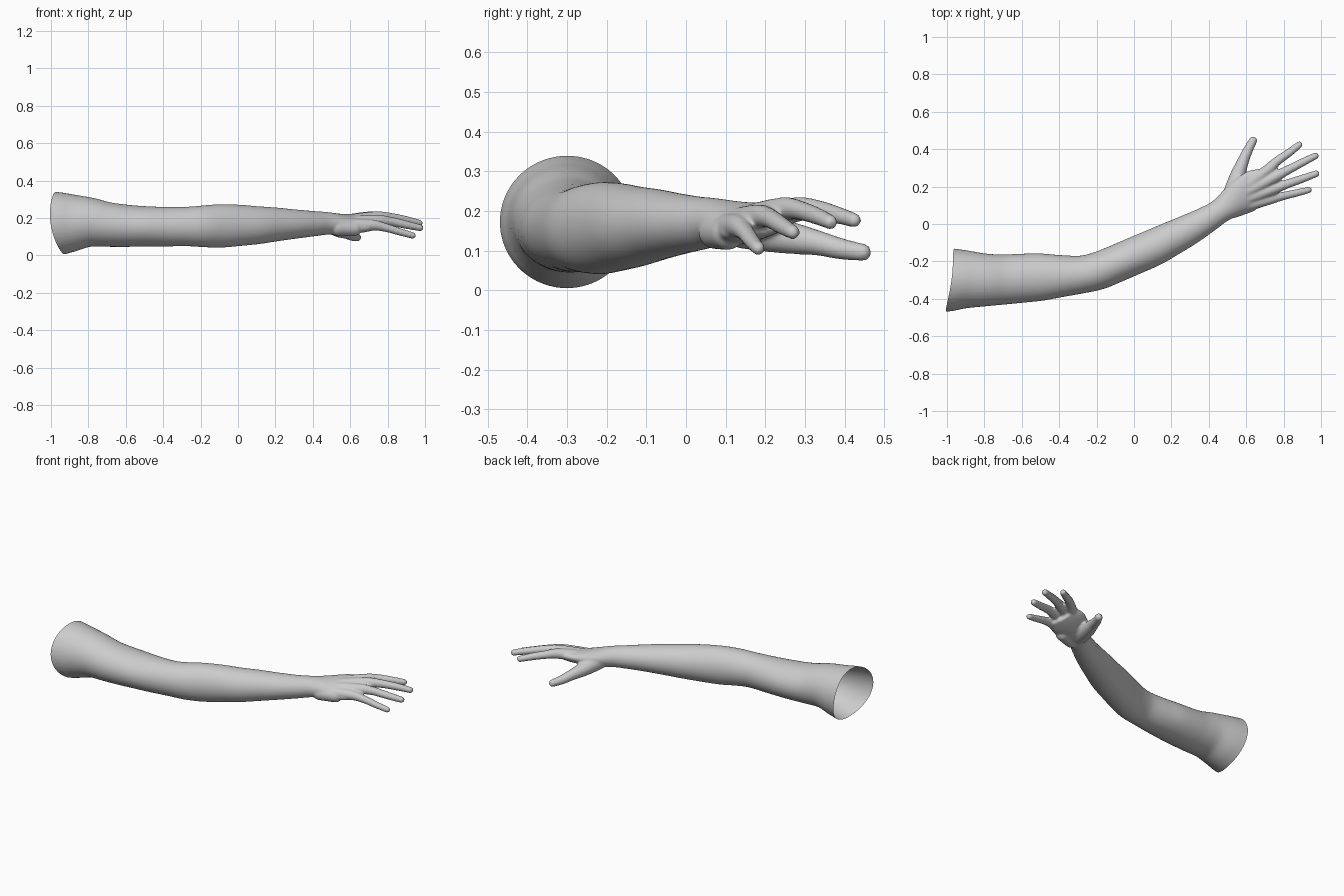
import bpy, bmesh, math
from mathutils import Vector

if "Cube" in bpy.data.objects:
    bpy.data.objects.remove(bpy.data.objects["Cube"])

skin = bpy.data.materials.new("plain grey")
skin.diffuse_color = (0.6, 0.6, 0.6, 1)
skin.use_nodes = True
skin.node_tree.nodes["Principled BSDF"].inputs["Base Color"].default_value = skin.diffuse_color

bm = bmesh.new()


def spline(pts, steps):
    """Catmull-Rom interpolation through tuples of any length."""
    out = []
    for i in range(len(pts) - 1):
        quad = [pts[max(i - 1, 0)], pts[i], pts[i + 1], pts[min(i + 2, len(pts) - 1)]]
        for s in range(steps):
            t = s / steps
            out.append([0.5 * (2 * b + (c - a) * t + (2 * a - 5 * b + 4 * c - d) * t * t
                               + (3 * b - a - 3 * c + d) * t ** 3) for a, b, c, d in zip(*quad)])
    return out + [list(pts[-1])]


def loft(pts, steps=4, sides=40):
    """Closed tube; each point is x, y, z, half width, half height, roll in degrees."""
    path = spline(pts, steps)
    rings = []
    for i, (x, y, z, w, h, roll) in enumerate(path):
        a, b = path[max(i - 1, 0)], path[min(i + 1, len(path) - 1)]
        tangent = (Vector(b[:3]) - Vector(a[:3])).normalized()
        side = Vector((-tangent.y, tangent.x, 0)).normalized()
        up = tangent.cross(side)
        r = math.radians(roll)
        u, v = side * math.cos(r) + up * math.sin(r), up * math.cos(r) - side * math.sin(r)
        ring = []
        for k in range(sides):
            q = math.tau * k / sides
            ring.append(bm.verts.new(Vector((x, y, z)) + u * w * math.cos(q) + v * h * math.sin(q)))
        rings.append(ring)
    for r0, r1 in zip(rings, rings[1:]):
        for k in range(sides):
            j = (k + 1) % sides
            bm.faces.new((r0[k], r0[j], r1[j], r1[k]))
    bm.faces.new(rings[0][::-1])
    bm.faces.new(rings[-1])


def digit(pts):
    """Round tapered tube with a ball at each end."""
    loft([(x, y, z, r, r, 0) for x, y, z, r in pts], 4, 20)
    for x, y, z, r in (pts[0], pts[-1]):
        ball = bmesh.ops.create_uvsphere(bm, u_segments=20, v_segments=12, radius=r)
        bmesh.ops.translate(bm, verts=ball["verts"], vec=(x, y, z))


# Upper arm, forearm and wrist
loft([(-1.10, -.297, .170, .186, .180, 0), (-.97, -.297, .170, .170, .168, 0),
      (-.90, -.296, .173, .157, .156, 0), (-.80, -.299, .177, .142, .134, 0),
      (-.70, -.297, .165, .134, .120, 0), (-.60, -.290, .158, .131, .113, 0),
      (-.50, -.284, .155, .127, .108, 0), (-.40, -.279, .153, .114, .106, 0),
      (-.28, -.270, .154, .101, .105, 0), (-.19, -.250, .155, .101, .111, 0),
      (-.10, -.214, .157, .100, .116, 0), (0, -.171, .160, .100, .111, 0),
      (.10, -.128, .161, .099, .102, 0), (.20, -.078, .165, .092, .091, 0),
      (.30, -.027, .167, .083, .079, 0), (.40, .030, .169, .071, .068, 0),
      (.47, .076, .171, .067, .061, 4), (.56, .140, .168, .090, .052, 12),
      (.65, .188, .172, .107, .041, 16), (.72, .215, .178, .088, .031, 16)])

# Fingers, each running from inside the palm over the knuckle to the tip
digit([(.56, .175, .180, .036), (.705, .280, .204, .031), (.76, .332, .203, .025),
       (.83, .382, .190, .022), (.884, .424, .177, .0185)])
digit([(.57, .155, .180, .036), (.735, .242, .204, .031), (.81, .282, .203, .025),
       (.90, .329, .188, .022), (.970, .364, .172, .0185)])
digit([(.57, .125, .172, .036), (.730, .182, .186, .031), (.81, .211, .182, .025),
       (.90, .242, .163, .022), (.974, .269, .147, .0185)])
digit([(.55, .090, .155, .038), (.710, .129, .162, .030), (.79, .148, .148, .023),
       (.87, .166, .124, .020), (.934, .182, .106, .0175)])

# Thumb with the ball of the thumb, and the heel of the palm
digit([(.52, .145, .155, .050), (.550, .245, .136, .043), (.581, .330, .120, .032),
       (.607, .390, .105, .027), (.637, .446, .096, .022)])
digit([(.53, .075, .148, .044), (.62, .105, .144, .042)])

# Fuse everything into one smooth skin
raw = bpy.data.meshes.new("raw")
bm.to_mesh(raw)
bm.free()
arm = bpy.data.objects.new("arm", raw)
bpy.context.collection.objects.link(arm)
fuse = arm.modifiers.new("fuse", 'REMESH')
fuse.mode = 'VOXEL'
fuse.voxel_size = 0.0065
relax = arm.modifiers.new("relax", 'SMOOTH')
relax.factor = 0.5
relax.iterations = 7
graph = bpy.context.evaluated_depsgraph_get()
skin_mesh = bpy.data.meshes.new_from_object(arm.evaluated_get(graph))
arm.modifiers.clear()
arm.data = skin_mesh

# Open the shoulder end with a slanted cut, then bow the rim a little
bm = bmesh.new()
bm.from_mesh(skin_mesh)
bmesh.ops.bisect_plane(bm, geom=bm.verts[:] + bm.edges[:] + bm.faces[:],
                       plane_co=(-.966, -.297, .17), plane_no=(1, -.127, .138),
                       clear_inner=True, dist=1e-5)
for v in bm.verts:
    fall = max(0, min(1, (-.70 - v.co.x) / .25))
    q = math.atan2(v.co.z - .17, v.co.y + .297)
    v.co.x -= .014 * math.cos(2 * q) * fall * fall
for f in bm.faces:
    f.smooth = True
    f.material_index = 0
bm.to_mesh(skin_mesh)
bm.free()
skin_mesh.materials.clear()
skin_mesh.materials.append(skin)
